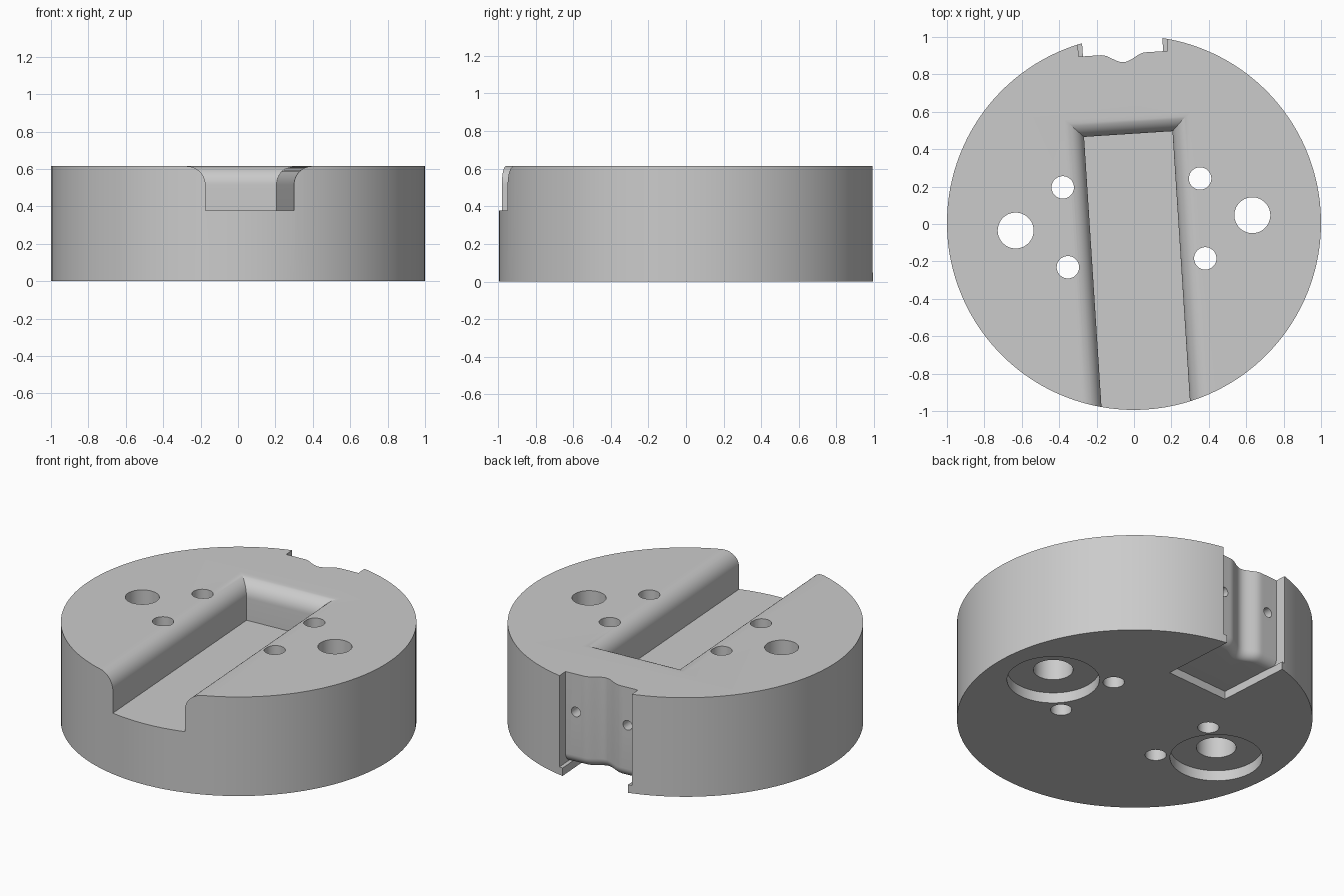
import bpy, bmesh, math
from mathutils import Vector

if "Cube" in bpy.data.objects:
    bpy.data.objects.remove(bpy.data.objects["Cube"])

TOP = 0.615
TURN = math.radians(3.7)

gray = bpy.data.materials.new("plain gray")
gray.use_nodes = True
COLOR = (0.6, 0.6, 0.6, 1)
gray.diffuse_color = COLOR
gray.node_tree.nodes["Principled BSDF"].inputs["Base Color"].default_value = COLOR


def loft(name, rings):
    """Closed solid skinned through rings of equal point count."""
    bm = bmesh.new()
    loops = [[bm.verts.new(p) for p in ring] for ring in rings]
    for a, b in zip(loops, loops[1:]):
        for i in range(len(a)):
            j = (i + 1) % len(a)
            bm.faces.new((a[i], a[j], b[j], b[i]))
    bm.faces.new(loops[0][::-1])
    bm.faces.new(loops[-1])
    bmesh.ops.recalc_face_normals(bm, faces=bm.faces)
    mesh = bpy.data.meshes.new(name)
    bm.to_mesh(mesh)
    bm.free()
    obj = bpy.data.objects.new(name, mesh)
    bpy.context.collection.objects.link(obj)
    mesh.materials.append(gray)
    return obj


def circle(x, y, z, r, n):
    return [(x + r * math.cos(math.tau * i / n), y + r * math.sin(math.tau * i / n), z)
            for i in range(n)]


def rod(name, x, y, z0, z1, r, n=48):
    return loft(name, [circle(x, y, z, r, n) for z in (z0, z1)])


def cut(cutter):
    cutter.hide_render = True
    bpy.context.view_layer.objects.active = body
    mod = body.modifiers.new(cutter.name, "BOOLEAN")
    mod.operation = "DIFFERENCE"
    mod.solver = "EXACT"
    mod.object = cutter
    bpy.ops.object.modifier_apply(modifier=mod.name)
    bpy.data.objects.remove(cutter)


# Main disc
body = rod("disc_body", 0, 0, 0, TOP, 1, 128)

# Front channel: walls round over into the top, with mitred corners
def channel_ring(z, grow):
    w, back = 0.237 + grow, 0.476 + grow
    return [(-w, -1.3, z), (w, -1.3, z), (w, back, z), (-w, back, z)]

ROUND, STEPS = 0.1, 12
rings = [channel_ring(0.378, 0)]
for i in range(STEPS + 1):
    a = math.pi / 2 * i / STEPS
    rings.append(channel_ring(TOP - ROUND + ROUND * math.sin(a), ROUND * (1 - math.cos(a))))
rings.append(channel_ring(TOP + 0.1, ROUND))
cut(loft("channel_cutter", rings))

# Shallow pocket under the back edge
POCKET = 0.05
cut(loft("pocket_cutter", [[(-0.215, 0.51, z), (0.215, 0.51, z), (0.215, 1.3, z), (-0.215, 1.3, z)]
                           for z in (-0.1, POCKET)]))

# Back notch: wavy wall whose lower edge rolls into the pocket
def wave(x):
    t = min(abs(x) / 0.12, 1)
    return 0.906 - 0.045 * (0.5 + 0.5 * math.cos(math.pi * t))

def notch_ring(z, inset):
    w, n = 0.238, 32
    xs = [-w + 2 * w * i / n for i in range(n + 1)]
    return [(x, wave(x) - inset, z) for x in xs] + [(w, 1.3, z), (-w, 1.3, z)]

LIP, STEPS = 0.06, 8
rings = []
for i in range(STEPS + 1):
    a = math.pi / 2 * i / STEPS
    rings.append(notch_ring(POCKET - 0.001 + LIP * (1 - math.cos(a)), LIP * (1 - math.sin(a))))
rings.append(notch_ring(TOP + 0.1, 0))
cut(loft("notch_cutter", rings))

# Mirrored holes
for s in (-1, 1):
    cut(rod("bolt_hole_cutter", s * 0.634, 0, -0.1, TOP + 0.1, 0.096))
    cut(rod("wide_bore_cutter", s * 0.634, 0, -0.1, 0.3, 0.112))
    cut(rod("counterbore_cutter", s * 0.634, 0, -0.1, 0.065, 0.26, 64))
    for t in (-1, 1):
        cut(rod("pin_hole_cutter", s * 0.368, t * 0.214, -0.1, TOP + 0.1, 0.06, 32))
    # Small screw hole in the notch wall
    side = rod("screw_hole_cutter", 0, 0, 0, 0.3, 0.03, 24)
    for v in side.data.vertices:
        x, y, z = v.co
        v.co = Vector((s * 0.17 + x, 0.98 - z, 0.38 + y))
    cut(side)

# Turn to the final orientation and shade
body.rotation_euler.z = TURN
body.location.y = 0.006
for o in bpy.context.selected_objects:
    o.select_set(False)
body.select_set(True)
bpy.context.view_layer.objects.active = body
bpy.ops.object.shade_smooth_by_angle(angle=math.radians(25))
